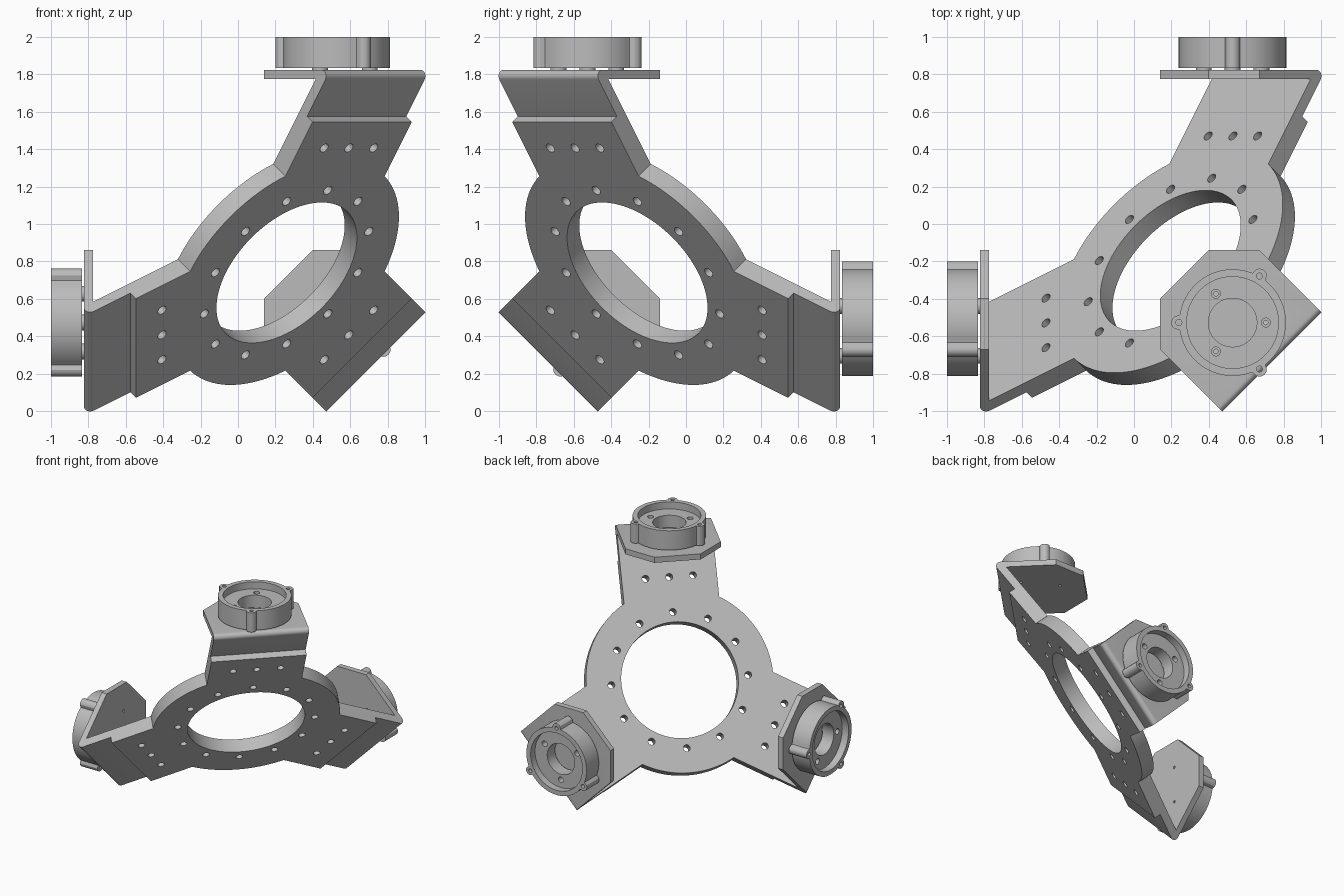
import bpy, bmesh
from math import sin, cos, pi, sqrt, radians, asin, hypot
from mathutils import Matrix, Vector

cube = bpy.data.objects.get("Cube")
if cube:
    bpy.data.objects.remove(cube, do_unlink=True)

# One grey metal for everything
GREY = (0.5, 0.5, 0.5, 1)
metal = bpy.data.materials.new("grey_metal")
metal.use_nodes = True
metal.diffuse_color = GREY
metal.node_tree.nodes["Principled BSDF"].inputs["Base Color"].default_value = GREY

CENTRE = Vector((0, 0, 1))
AXIS = Vector((-1, 1, 1)).normalized()


def frame(x_dir, z_dir, origin):
    x, z = Vector(x_dir).normalized(), Vector(z_dir).normalized()
    m = Matrix((x, z.cross(x), z)).transposed().to_4x4()
    return Matrix.Translation(origin) @ m


def circle(radius, cx=0, cy=0, n=20):
    return [(cx + radius * cos(2 * pi * i / n), cy + radius * sin(2 * pi * i / n)) for i in range(n)]


def polar(radius, degrees):
    return radius * cos(radians(degrees)), radius * sin(radians(degrees))


def extrude(bm, faces, offset):
    out = bmesh.ops.extrude_face_region(bm, geom=faces)["geom"]
    verts = [g for g in out if isinstance(g, bmesh.types.BMVert)]
    bmesh.ops.translate(bm, verts=verts, vec=offset)


def slab(bm, loops, z0, z1):
    """Flat slab: the first loop is the outline, the others are holes."""
    edges = []
    for loop in loops:
        vs = [bm.verts.new((x, y, z0)) for x, y in loop]
        edges += [bm.edges.new((vs[i - 1], vs[i])) for i in range(len(vs))]
    out = bmesh.ops.triangle_fill(bm, edges=edges, use_beauty=True, normal=(0, 0, 1))["geom"]
    extrude(bm, [g for g in out if isinstance(g, bmesh.types.BMFace)], (0, 0, z1 - z0))


def shade(bm):
    bmesh.ops.recalc_face_normals(bm, faces=bm.faces)
    for f in bm.faces:
        f.smooth = True
    for e in bm.edges:
        e.smooth = len(e.link_faces) == 2 and e.calc_face_angle(pi) < radians(30)


def add(name, bm, matrix):
    shade(bm)
    mesh = bpy.data.meshes.new(name)
    bm.to_mesh(mesh)
    bm.free()
    mesh.materials.append(metal)
    obj = bpy.data.objects.new(name, mesh)
    obj.matrix_world = matrix
    bpy.context.collection.objects.link(obj)
    return obj


def three_fold(obj):
    """Repeat a part around the symmetry axis of the ring."""
    base, name = obj.matrix_world.copy(), obj.name
    obj.name = name + "_1"
    for k in (1, 2):
        turn = Matrix.Translation(CENTRE) @ Matrix.Rotation(k * 2 * pi / 3, 4, AXIS) @ Matrix.Translation(-CENTRE)
        twin = bpy.data.objects.new(f"{name}_{k + 1}", obj.data)
        twin.matrix_world = turn @ base
        bpy.context.collection.objects.link(twin)


# Ring plate with three stub arms
BOTTOM, TOP = -0.451, -0.338
RING, HALF, ARM = 0.735, 0.375, 0.988
root = sqrt(RING ** 2 - HALF ** 2)
a0 = asin(HALF / RING)
outline = []
holes = [circle(0.46, n=96)]
for k in range(3):
    turn = Matrix.Rotation(k * 2 * pi / 3, 2)
    pts = [(root, -HALF), (ARM, -HALF), (ARM, HALF), (root, HALF)]
    span = 2 * pi / 3 - 2 * a0
    pts += [(RING * cos(a0 + span * i / 20), RING * sin(a0 + span * i / 20)) for i in range(1, 20)]
    outline += [tuple(turn @ Vector(p)) for p in pts]
    for side in (-0.187, 0, 0.187):
        holes.append(circle(0.027, *(turn @ Vector((0.816, side)))))
for k in range(12):
    holes.append(circle(0.027, *polar(0.539, 30 * k)))
bm = bmesh.new()
slab(bm, [outline] + holes, BOTTOM, TOP)
add("ring_plate", bm, frame((1, -1, 2), AXIS, CENTRE))

# Folded bracket: thin tab continuing the arm, bent back into a flange
TAB, LOW, HIGH, BEND = -0.4, 0.775, 0.823, 0.032
CUP = 0.527
SIN, COS = sqrt(1 / 3), sqrt(2 / 3)


def tilt(r, s):
    return r * SIN - s * COS, r * COS + s * SIN


def on_plane(s, w):
    return tilt((w - s * SIN) / COS, s)


cq, cw = on_plane(TAB + BEND, HIGH - BEND)
start = -asin(SIN)
profile = [tilt(ARM, TAB)]
for i in range(9):
    a = start + (pi / 2 - start) * i / 8
    profile.append((cq + BEND * cos(a), cw + BEND * sin(a)))
profile += [(0.38, HIGH), (0.38, LOW), on_plane(TOP, LOW), tilt(ARM, TOP)]
bm = bmesh.new()
face = bm.faces.new([bm.verts.new((q, -HALF, w)) for q, w in profile])
extrude(bm, [face], (0, 2 * HALF, 0))
for side in (-1, 1):
    geom = bm.verts[:] + bm.edges[:] + bm.faces[:]
    cut = bmesh.ops.bisect_plane(bm, geom=geom, plane_co=(0.573, side * HALF, 0),
                                 plane_no=(-1, side, 0), clear_outer=True)["geom_cut"]
    bmesh.ops.holes_fill(bm, edges=[g for g in cut if isinstance(g, bmesh.types.BMEdge)])
bracket = add("bracket", bm, frame((1, -1, 0), (0, 0, 1), CENTRE))

# Screw holes through the flange
screws = [polar(0.178, d) for d in (0, 120, 240)]
bm = bmesh.new()
for x, y in screws:
    slab(bm, [circle(0.012, x, y, 12)], LOW - 0.03, HIGH + 0.03)
cup_place = Matrix.Translation(CENTRE + Vector((CUP, -CUP, 0)))
cutter = add("screw_cutter", bm, cup_place)
cutter.hide_render = True
mod = bracket.modifiers.new("screw_holes", "BOOLEAN")
mod.operation, mod.solver, mod.object = "DIFFERENCE", "EXACT", cutter
bpy.context.view_layer.objects.active = bracket
bpy.ops.object.modifier_apply(modifier=mod.name)
bpy.data.objects.remove(cutter, do_unlink=True)
bm = bmesh.new()
bm.from_mesh(bracket.data)
shade(bm)
bm.to_mesh(bracket.data)
bm.free()
three_fold(bracket)

# Motor cup: round housing with three lugs, recessed floor and spacers
BODY, LUG, REACH = 0.285, 0.04, 0.287
lug_angles = (60, 180, 300)
cup_outline = []
for i in range(180):
    d = 2 * i
    off = radians(min(abs(d - a) for a in lug_angles + (-60, 420)))
    rad, across = BODY, REACH * sin(off)
    if abs(across) < LUG and off < pi / 2:
        rad = max(rad, REACH * cos(off) + sqrt(LUG ** 2 - across ** 2))
    cup_outline.append(polar(rad, d))
lug_holes = [circle(0.016, *polar(REACH, a), 14) for a in lug_angles]
FLOOR, SEAT = 0.94, 0.834
bm = bmesh.new()
slab(bm, [cup_outline, circle(0.245, n=72)] + lug_holes, FLOOR, 1)
slab(bm, [cup_outline, circle(0.13, n=48)] + lug_holes + [circle(0.024, *s) for s in screws], SEAT, FLOOR)
for s in screws:
    slab(bm, [circle(0.042, *s, 24), circle(0.012, *s, 12)], HIGH, SEAT)
three_fold(add("motor_cup", bm, cup_place))
